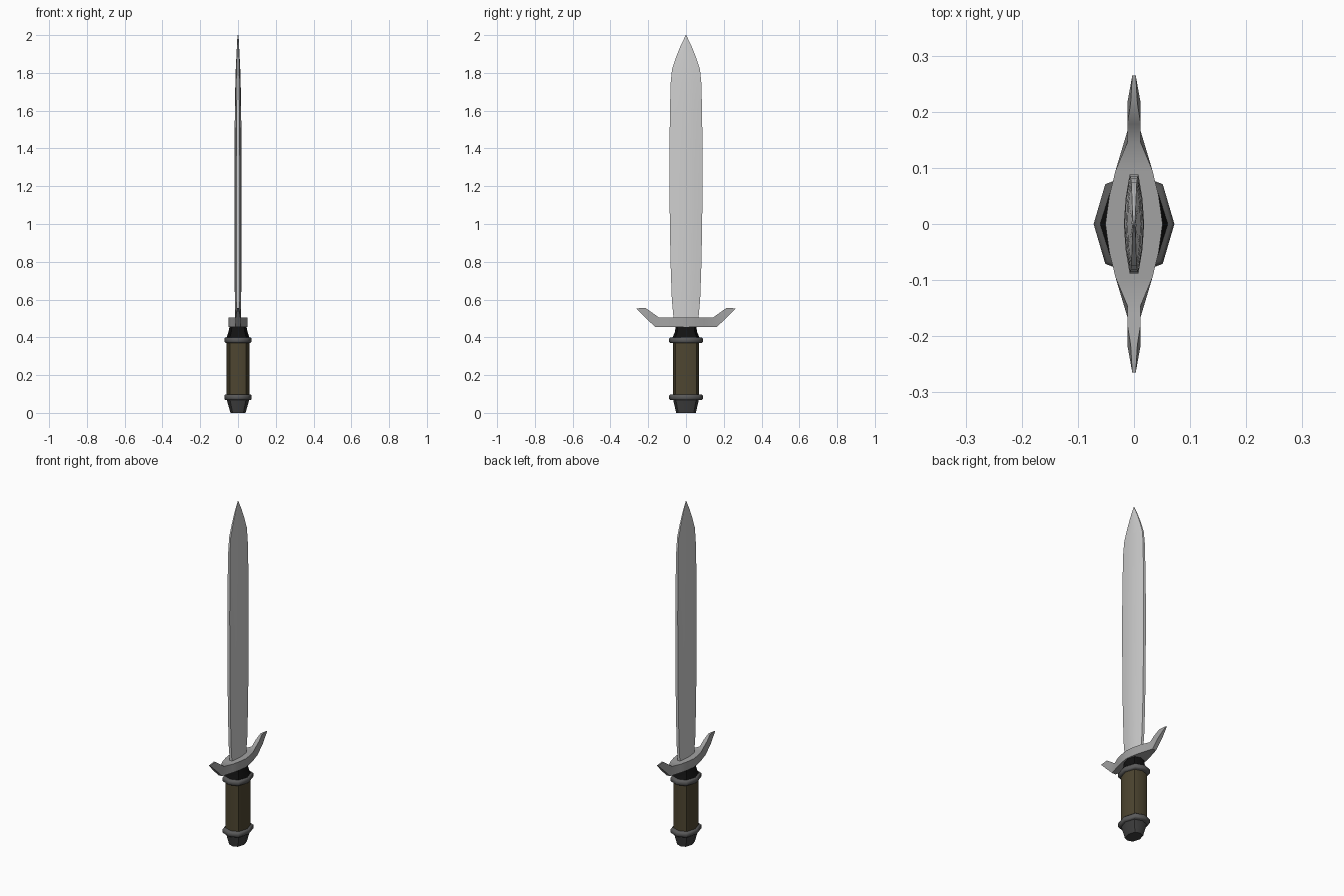
import bpy, bmesh, math

if "Cube" in bpy.data.objects:
    bpy.data.objects.remove(bpy.data.objects["Cube"])


def material(name, r, g, b):
    m = bpy.data.materials.new(name)
    m.diffuse_color = (r, g, b, 1)
    m.use_nodes = True
    m.node_tree.nodes["Principled BSDF"].inputs["Base Color"].default_value = m.diffuse_color
    return m


STEEL = material("blade steel", 0.62, 0.62, 0.62)
GUARD = material("guard metal", 0.36, 0.36, 0.36)
RING = material("ring metal", 0.10, 0.10, 0.10)
POMMEL = material("pommel dark metal", 0.05, 0.05, 0.05)
GRIP = material("grip brown", 0.075, 0.06, 0.03)
BLACK = material("collar black", 0.006, 0.006, 0.006)


def loft(name, sections, mat, angle=40):
    """Skin a list of closed, equal-length sections and cap both ends."""
    bm = bmesh.new()
    loops = [[bm.verts.new(p) for p in s] for s in sections]
    n = len(loops[0])
    for a, b in zip(loops, loops[1:]):
        for i in range(n):
            j = (i + 1) % n
            bm.faces.new((a[i], a[j], b[j], b[i]))
    bm.faces.new(loops[0][::-1])
    bm.faces.new(loops[-1])
    bmesh.ops.recalc_face_normals(bm, faces=bm.faces)
    me = bpy.data.meshes.new(name)
    bm.to_mesh(me)
    bm.free()
    me.materials.append(mat)
    ob = bpy.data.objects.new(name, me)
    bpy.context.collection.objects.link(ob)
    bpy.context.view_layer.objects.active = ob
    ob.select_set(True)
    bpy.ops.object.shade_smooth_by_angle(angle=math.radians(angle))
    ob.select_set(False)
    return ob


def octagon(rx, ry, z):
    """Handle section: pointed at the sides, flatter at the two edges."""
    dx, dy = rx * 0.71, ry * 0.79
    return [(rx, 0, z), (dx, dy, z), (0, ry, z), (-dx, dy, z),
            (-rx, 0, z), (-dx, -dy, z), (0, -ry, z), (dx, -dy, z)]


def turned(name, rows, mat, angle=50):
    return loft(name, [octagon(*r) for r in rows], mat, angle)


# Handle, bottom to top: (half x, half y, z)
turned("pommel", [(0.040, 0.052, 0), (0.060, 0.068, 0.07)], POMMEL)
for name, z in (("lower_ring", 0.068), ("upper_ring", 0.37)):
    turned(name, [(0.066, 0.083, z), (0.072, 0.09, z + 0.006),
                  (0.072, 0.09, z + 0.024), (0.066, 0.083, z + 0.03)], RING)
turned("grip", [(0.060, 0.069, 0.09), (0.060, 0.069, 0.38)], GRIP)
turned("collar", [(0.062, 0.073, 0.395), (0.050, 0.058, 0.43),
                  (0.044, 0.055, 0.46)], BLACK)

# Crossguard: (y bottom, y top, z bottom, z top, half thickness), mirrored in y
half = [(0.265, 0.215, 0.553, 0.556, 0.006),
        (0.215, 0.178, 0.505, 0.530, 0.012),
        (0.165, 0.145, 0.456, 0.506, 0.012),
        (0.095, 0.095, 0.456, 0.506, 0.033),
        (0.050, 0.050, 0.456, 0.506, 0.044),
        (0.000, 0.000, 0.456, 0.506, 0.051)]


def guard_section(yb, yt, zb, zt, t, s):
    # the outer tip is thinner than the root of each hook
    tb = 0.003 if yb > 0.26 else t
    return [(-tb, s * yb, zb), (tb, s * yb, zb), (t, s * yt, zt), (-t, s * yt, zt)]


loft("crossguard", [guard_section(*r, 1) for r in half]
     + [guard_section(*r, -1) for r in half[-2::-1]], GUARD)


# Blade: (z, half width, half thickness at middle, half thickness at edge)
def blade_section(z, w, t, e):
    m = e + (t - e) * 0.72
    right = [(e, -w), (m, -w * 0.5), (t, 0), (m, w * 0.5), (e, w)]
    return [(x, y, z) for x, y in right] + [(-x, -y, z) for x, y in right]


rows = [(0.49, 0.065, 0.015, 0.007), (0.60, 0.075, 0.017, 0.008),
        (0.80, 0.082, 0.018, 0.008), (1.05, 0.086, 0.018, 0.008),
        (1.35, 0.088, 0.018, 0.008), (1.60, 0.085, 0.017, 0.007),
        (1.75, 0.081, 0.014, 0.006), (1.82, 0.074, 0.012, 0.005),
        (1.88, 0.054, 0.009, 0.004), (1.94, 0.030, 0.006, 0.003),
        (1.98, 0.011, 0.004, 0.002), (2.00, 0.001, 0.002, 0.001)]
loft("blade", [blade_section(*r) for r in rows], STEEL)
